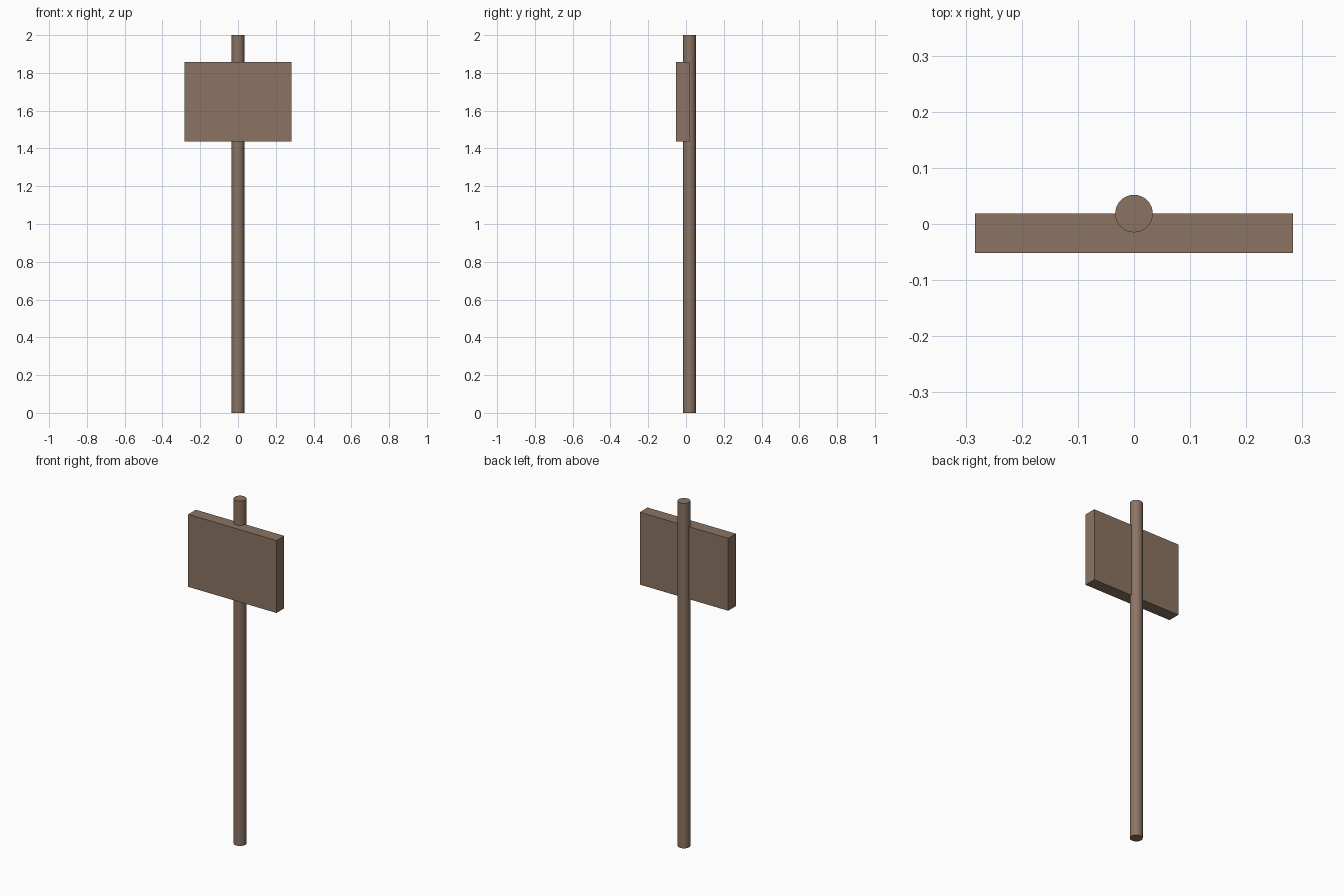
import bpy

if "Cube" in bpy.data.objects:
    bpy.data.objects.remove(bpy.data.objects["Cube"])

# One weathered brown for the whole sign
brown = bpy.data.materials.new("weathered_brown")
brown.diffuse_color = (0.26, 0.175, 0.125, 1.0)
brown.use_nodes = True
brown.node_tree.nodes["Principled BSDF"].inputs["Base Color"].default_value = brown.diffuse_color

POST_Y = 0.0185       # post axis, level with the back of the board
POST_R = 0.0335
BOARD_FRONT = -0.052


def finish(name):
    obj = bpy.context.object
    obj.name = name
    obj.data.materials.append(brown)
    return obj


# Round post, standing on the ground
bpy.ops.mesh.primitive_cylinder_add(vertices=32, radius=POST_R, depth=2.0,
                                    location=(0, POST_Y, 1.0))
finish("post")
bpy.ops.object.shade_smooth_by_angle()

# Rectangular board, half sunk onto the post
bpy.ops.mesh.primitive_cube_add(size=1, location=(0, (BOARD_FRONT + POST_Y) / 2, 1.648))
board = finish("sign_board")
board.scale = (0.567, POST_Y - BOARD_FRONT, 0.42)
bpy.ops.object.transform_apply(location=False, rotation=False, scale=True)
